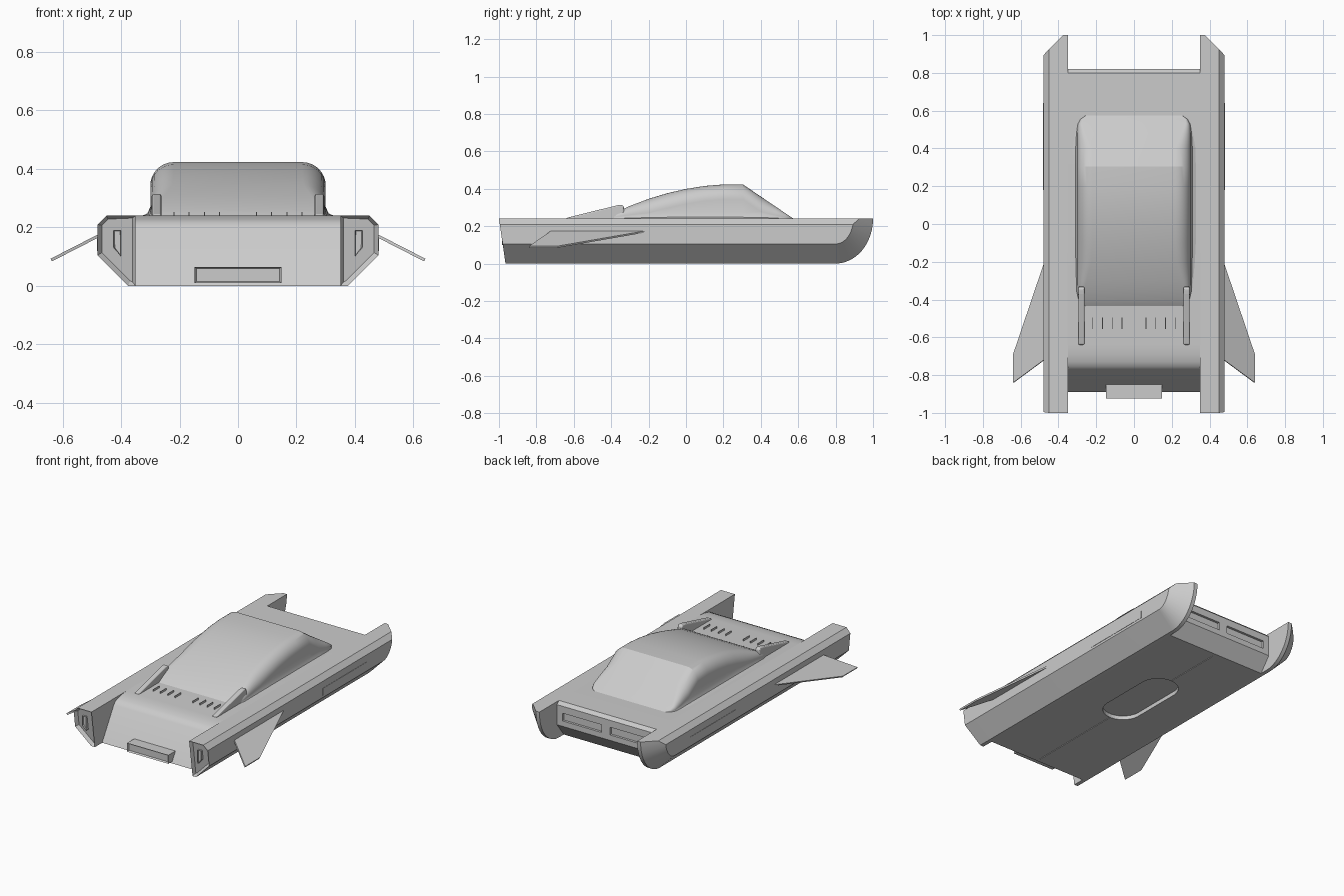
import bpy, bmesh, math
from mathutils import Vector

if "Cube" in bpy.data.objects:
    bpy.data.objects.remove(bpy.data.objects["Cube"])

grey = bpy.data.materials.new("hull_grey")
grey.use_nodes = True
grey.diffuse_color = (0.6, 0.6, 0.6, 1)
grey.node_tree.nodes["Principled BSDF"].inputs["Base Color"].default_value = grey.diffuse_color

DECK = 0.24


def finish(name, bm, smooth=False):
    bmesh.ops.recalc_face_normals(bm, faces=bm.faces)
    mesh = bpy.data.meshes.new(name)
    bm.to_mesh(mesh)
    bm.free()
    mesh.materials.append(grey)
    ob = bpy.data.objects.new(name, mesh)
    bpy.context.collection.objects.link(ob)
    bpy.context.view_layer.objects.active = ob
    if smooth:
        bpy.ops.object.select_all(action='DESELECT')
        ob.select_set(True)
        bpy.ops.object.shade_smooth_by_angle(angle=math.radians(30))
    return ob


def mirror(ob):
    ob.modifiers.new("mirror", 'MIRROR').use_bisect_axis[0] = False
    return ob


def loft(rings):
    """Skin closed rings of equal length and cap both ends."""
    bm = bmesh.new()
    rows = [[bm.verts.new(p) for p in ring] for ring in rings]
    n = len(rows[0])
    for a, b in zip(rows, rows[1:]):
        for i in range(n):
            j = (i + 1) % n
            bm.faces.new((a[i], a[j], b[j], b[i]))
    bm.faces.new(rows[0])
    bm.faces.new(rows[-1])
    return bm


def side_prism(profile, x0, x1):
    return loft([[(x, y, z) for y, z in profile] for x in (x0, x1)])


def inset_faces(bm, test, width, depth):
    bmesh.ops.recalc_face_normals(bm, faces=bm.faces)
    bm.normal_update()
    for f in [f for f in bm.faces if test(f)]:
        bmesh.ops.inset_individual(bm, faces=[f], thickness=width, depth=depth)


def box(x0, x1, y0, y1, z0, z1):
    return side_prism([(y0, z0), (y1, z0), (y1, z1), (y0, z1)], x0, x1)


# Central hull with sloping nose and cut-up tail
nose = [(-0.89, 0), (-0.77, 0.2), (-0.755, 0.216), (-0.73, 0.227), (-0.69, 0.236), (-0.64, DECK)]
tail = [(0.8, DECK), (0.82, 0.22), (0.82, 0.09), (0.75, 0)]
hull = finish("hull", side_prism(nose + tail, -0.352, 0.352), True)

# Oval recess in the underside
r, half = 0.12, 0.16
oval = []
for i in range(32):
    a = math.pi * 2 * (i + 0.5) / 32
    oval.append((r * math.cos(a), 0.06 + r * math.sin(a) + math.copysign(half, math.sin(a))))
cutter = finish("oval_cutter", loft([[(x, y, z) for x, y in oval] for z in (-0.05, 0.025)]))
cutter.hide_render = True


def cut(target, tool):
    bpy.context.view_layer.objects.active = target
    mod = target.modifiers.new("cut", 'BOOLEAN')
    mod.operation = 'DIFFERENCE'
    mod.object = tool
    bpy.ops.object.modifier_apply(modifier=mod.name)
    bpy.data.objects.remove(tool)


cut(hull, cutter)

# Tail light recesses and underside centre seam
for s in (-1, 1):
    cut(hull, finish("tail_cutter", box(s * 0.03, s * 0.31, 0.805, 0.9, 0.125, 0.175)))
for y0, y1 in ((-0.86, -0.23), (0.35, 0.72)):
    cut(hull, finish("seam_cutter", box(-0.002, 0.002, y0, y1, -0.02, 0.004)))


# Side pods: chamfered beams that curve up at the rear
def pod_ring(x, d):
    pts = [(-1, DECK), (-1 + 0.035 * (DECK - d) / DECK, d)]
    for i in range(13):
        a = math.pi / 2 * i / 12
        pts.append((0.8 + (0.2 - d) * math.sin(a), DECK - (DECK - d) * math.cos(a)))
    return [(x, y, z) for y, z in pts]


bm = loft([pod_ring(0.35, 0), pod_ring(0.375, 0), pod_ring(0.48, 0.105)])
cutgeo = bmesh.ops.bisect_plane(bm, geom=bm.verts[:] + bm.edges[:] + bm.faces[:],
                                plane_co=(0.48, 0, 0.21), plane_no=(1, 0, 1), clear_outer=True)
bmesh.ops.holes_fill(bm, edges=[e for e in bm.edges if e.is_boundary])
bmesh.ops.dissolve_limit(bm, angle_limit=0.02, verts=bm.verts, edges=bm.edges)
inset_faces(bm, lambda f: f.normal.y < -0.9, 0.016, -0.02)
mirror(finish("side_pod", bm, True))

# Vent block inside each pod front
vent = [(0.4, 0.19), (0.425, 0.19), (0.425, 0.13), (0.4, 0.1)]
bm = loft([[(x, y, z) for x, z in vent] for y in (-0.985, -0.95)])
inset_faces(bm, lambda f: f.normal.y < -0.9, 0.004, -0.008)
mirror(finish("pod_vent", bm))

# Thin access panel on each pod side
mirror(finish("side_panel", box(0.479, 0.482, 0.18, 0.64, 0.12, 0.165)))

# Swept, drooping wings
wing = [(0.46, -0.17, 0.174), (0.636, -0.69, 0.084), (0.636, -0.84, 0.084), (0.46, -0.71, 0.174)]
lift = Vector((0.0045, 0, 0.009))
mirror(finish("wing", loft([wing, [Vector(p) + lift for p in wing]])))


# Cabin: rounded sections along y, flared at the deck
def cabin_ring(y, h, w):
    f, rad = min(0.032, h * 0.25), min(0.08, h * 0.7)
    pts = [(w + f, 0), (w + f * 0.3, f * 0.3), (w, f)]
    for i in range(9):
        a = math.pi / 2 * i / 8
        pts.append((w - rad + rad * math.cos(a), h - rad + rad * math.sin(a)))
    pts += [(-x, z) for x, z in reversed(pts)]
    return [(x, y, DECK - 0.002 + z) for x, z in pts]


stations = [(-0.435, 0.002, 0.255), (-0.425, 0.008, 0.275), (-0.4, 0.022, 0.292), (-0.36, 0.043, 0.3),
            (-0.3, 0.07, 0.3), (-0.2, 0.108, 0.3), (-0.1, 0.138, 0.3), (0, 0.161, 0.3),
            (0.1, 0.177, 0.3), (0.2, 0.185, 0.3), (0.305, 0.185, 0.3), (0.4, 0.12, 0.3),
            (0.48, 0.066, 0.3), (0.53, 0.032, 0.295), (0.555, 0.015, 0.282), (0.575, 0.002, 0.255)]
finish("cabin", loft([cabin_ring(*s) for s in stations]), True)

# Rising rails beside the hood
rail = [(-0.64, 0.23), (-0.64, 0.244), (-0.37, 0.311), (-0.345, 0.315), (-0.332, 0.305), (-0.33, 0.23)]
rail_ob = mirror(finish("hood_rail", side_prism(rail, 0.262, 0.295)))
bev = rail_ob.modifiers.new("round", 'BEVEL')
bev.width, bev.segments = 0.008, 3

# Hood louvres
for i in range(4):
    x = 0.063 + i * 0.052
    mirror(finish("hood_louvre", box(x - 0.002, x + 0.002, -0.555, -0.495, 0.23, 0.252)))

# Framed plate on the nose
bm = box(-0.148, 0.148, -0.925, -0.83, 0.01, 0.065)
inset_faces(bm, lambda f: f.normal.y < -0.9, 0.008, -0.012)
finish("nose_plate", bm)
